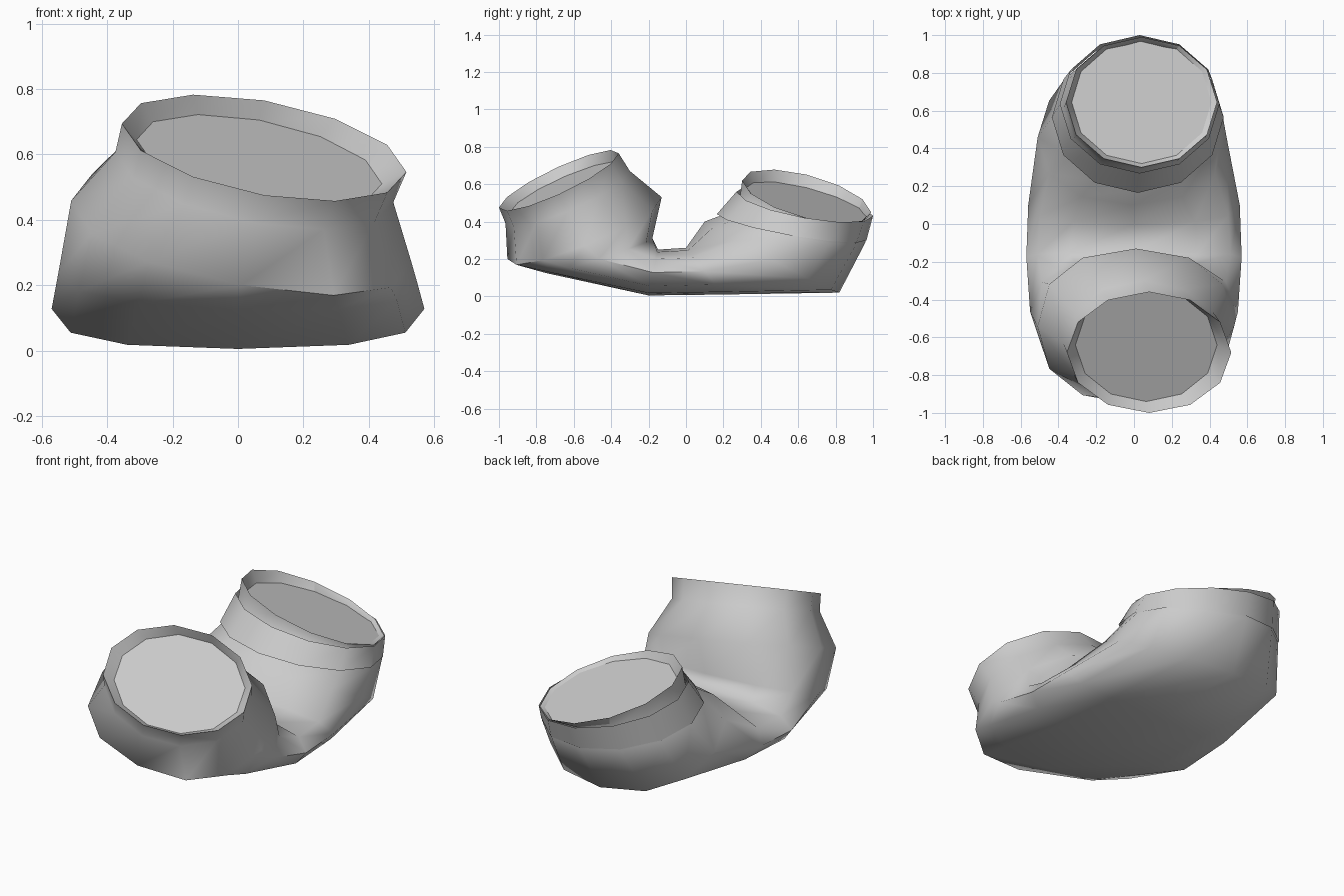
import bpy, bmesh
from math import sin, cos, tau
from mathutils import Vector

if "Cube" in bpy.data.objects:
    bpy.data.objects.remove(bpy.data.objects["Cube"])

SIDES = 12


def ring(bm, outer, inner, cx, rx, roll=0.0, power=1.0):
    """Loop spanning an outer and inner (y, z) profile point, rx wide, rolled sideways."""
    o, i = Vector((0, *outer)), Vector((0, *inner))
    mid, half = (o + i) / 2, (o - i) / 2
    verts = []
    for k in range(SIDES):
        a = tau * k / SIDES
        c, s = cos(a), sin(a)
        px = rx * abs(c) ** power * (1 if c > 0 else -1)
        ps = abs(s) ** power * (1 if s > 0 else -1)
        p = mid + half * ps
        verts.append(bm.verts.new((cx + px, p.y, max(0.0, p.z + roll * px))))
    return verts


def tube(name, sections, caps=False):
    bm = bmesh.new()
    loops = [ring(bm, *s) for s in sections]
    for a, b in zip(loops, loops[1:]):
        for k in range(SIDES):
            n = (k + 1) % SIDES
            bm.faces.new((a[k], a[n], b[n], b[k]))
    if caps:
        bm.faces.new(loops[0])
        bm.faces.new(loops[-1])
    bmesh.ops.recalc_face_normals(bm, faces=bm.faces)
    me = bpy.data.meshes.new(name)
    bm.to_mesh(me)
    bm.free()
    ob = bpy.data.objects.new(name, me)
    bpy.context.collection.objects.link(ob)
    bpy.context.view_layer.objects.active = ob
    ob.select_set(True)
    bpy.ops.object.shade_smooth_by_angle(angle=1.15)
    ob.select_set(False)
    for face in me.polygons:  # mouth discs stay flat
        if len(face.vertices) > 4:
            face.use_smooth = False
    return ob


# U-shaped body: front mouth, low wide bend, rear mouth
tube("bent_tube_body", [
    ((-0.94, 0.45), (-0.34, 0.705), 0.065, 0.375, -0.18),
    ((-1.00, 0.475), (-0.36, 0.765), 0.08, 0.435, -0.17),
    ((-0.965, 0.39), (-0.30, 0.67), 0.05, 0.425, -0.18),
    ((-0.955, 0.20), (-0.13, 0.53), 0.01, 0.52, -0.18, 0.88),
    ((-0.75, 0.125), (-0.18, 0.31), 0.00, 0.55, -0.03, 0.85),
    ((-0.20, 0.005), (-0.15, 0.25), 0.00, 0.57, 0.0, 0.75),
    ((0.20, 0.01), (0.00, 0.26), 0.00, 0.56, 0.0, 0.8),
    ((0.82, 0.02), (0.10, 0.40), -0.01, 0.50, -0.03, 0.9),
    ((0.96, 0.29), (0.18, 0.43), 0.02, 0.45, -0.10),
    ((0.95, 0.40), (0.29, 0.54), 0.03, 0.40, -0.18),
    ((0.99, 0.45), (0.30, 0.62), 0.04, 0.40, -0.29),
    ((0.97, 0.42), (0.32, 0.58), 0.04, 0.37, -0.22),
], caps=True)

# Loose collar wrapped round the rear mouth
tube("rear_collar", [
    ((0.965, 0.30), (0.165, 0.44), 0.02, 0.455, -0.10),
    ((1.00, 0.43), (0.27, 0.56), 0.03, 0.42, -0.18),
])
